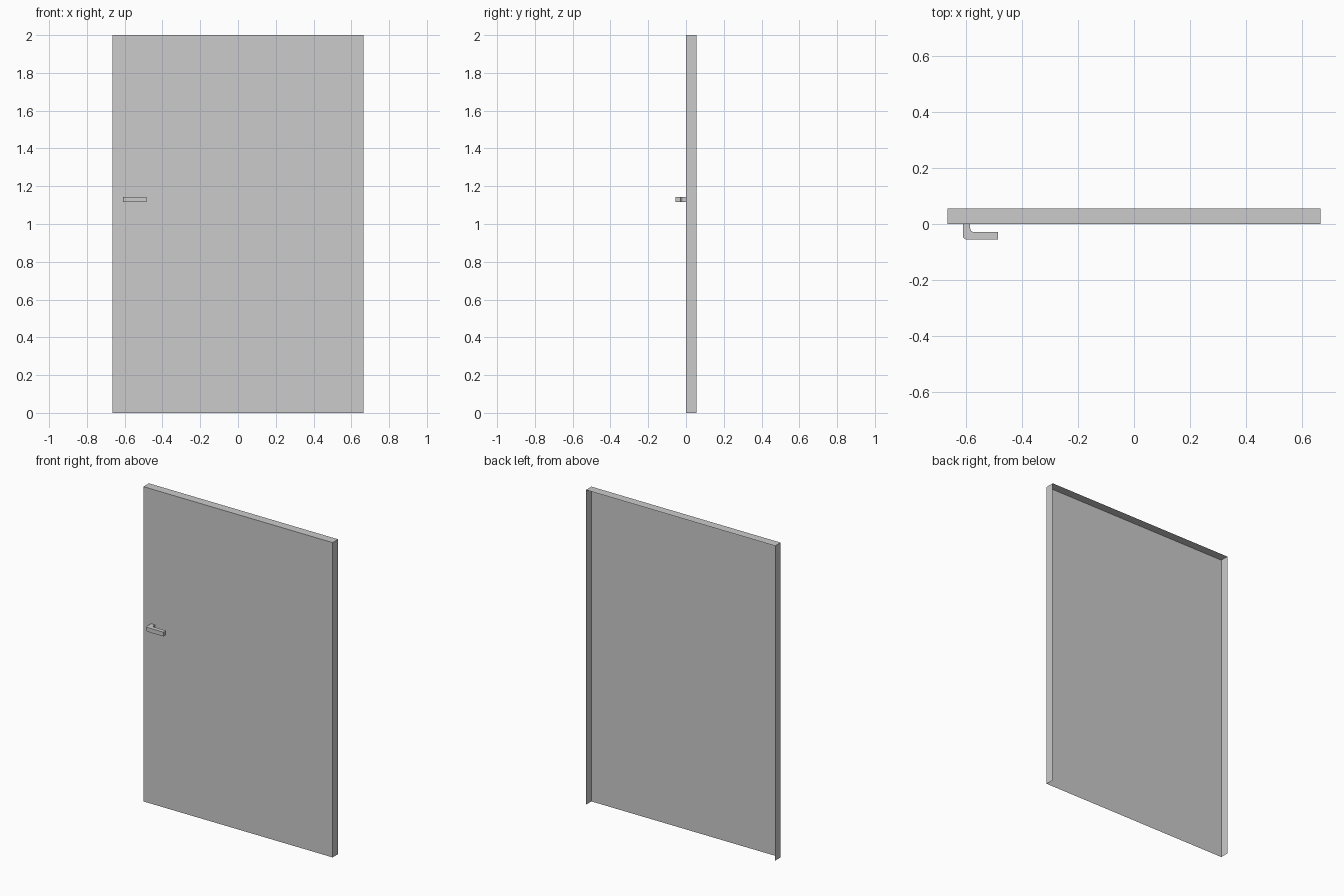
import bpy, bmesh, math

if "Cube" in bpy.data.objects:
    bpy.data.objects.remove(bpy.data.objects["Cube"])

W, H, D = 0.665, 2.0, 0.055   # half width, height, flange depth


def finish(name, bm):
    mesh = bpy.data.meshes.new(name)
    bm.to_mesh(mesh)
    bm.free()
    ob = bpy.data.objects.new(name, mesh)
    bpy.context.collection.objects.link(ob)
    return ob


def arc(cx, cy, r, a0, a1, n=4):
    return [(cx + r * math.cos(math.radians(a0 + (a1 - a0) * i / n)),
             cy + r * math.sin(math.radians(a0 + (a1 - a0) * i / n))) for i in range(n + 1)]


# Door: thin sheet box, open at the back and the bottom
bm = bmesh.new()
bmesh.ops.create_cube(bm, size=1)
for v in bm.verts:
    v.co = (v.co.x * 2 * W, (v.co.y + 0.5) * D, (v.co.z + 0.5) * H)
bm.normal_update()
opened = [f for f in bm.faces if f.normal.y > 0.9 or f.normal.z < -0.9]
bmesh.ops.delete(bm, geom=opened, context='FACES')
finish("door_panel", bm)

# Lever handle: L-shaped profile with rounded bend, extruded upwards
x0, x1, t = -0.61, -0.485, 0.026
z0, z1 = 1.117, 1.144
r_out, r_in = 0.013, 0.015
profile = [(x0, 0.0)]
profile += arc(x0 + r_out, -D + r_out, r_out, 180, 270)
profile += [(x1, -D), (x1, -D + t)]
profile += arc(x0 + t + r_in, -D + t + r_in, r_in, 270, 180)
profile += [(x0 + t, 0.0)]
bm = bmesh.new()
base = bm.faces.new([bm.verts.new((x, y, z0)) for x, y in profile])
ext = bmesh.ops.extrude_face_region(bm, geom=[base], use_keep_orig=True)
for v in ext["geom"]:
    if isinstance(v, bmesh.types.BMVert):
        v.co.z = z1
bmesh.ops.recalc_face_normals(bm, faces=bm.faces)
finish("lever_handle", bm)
